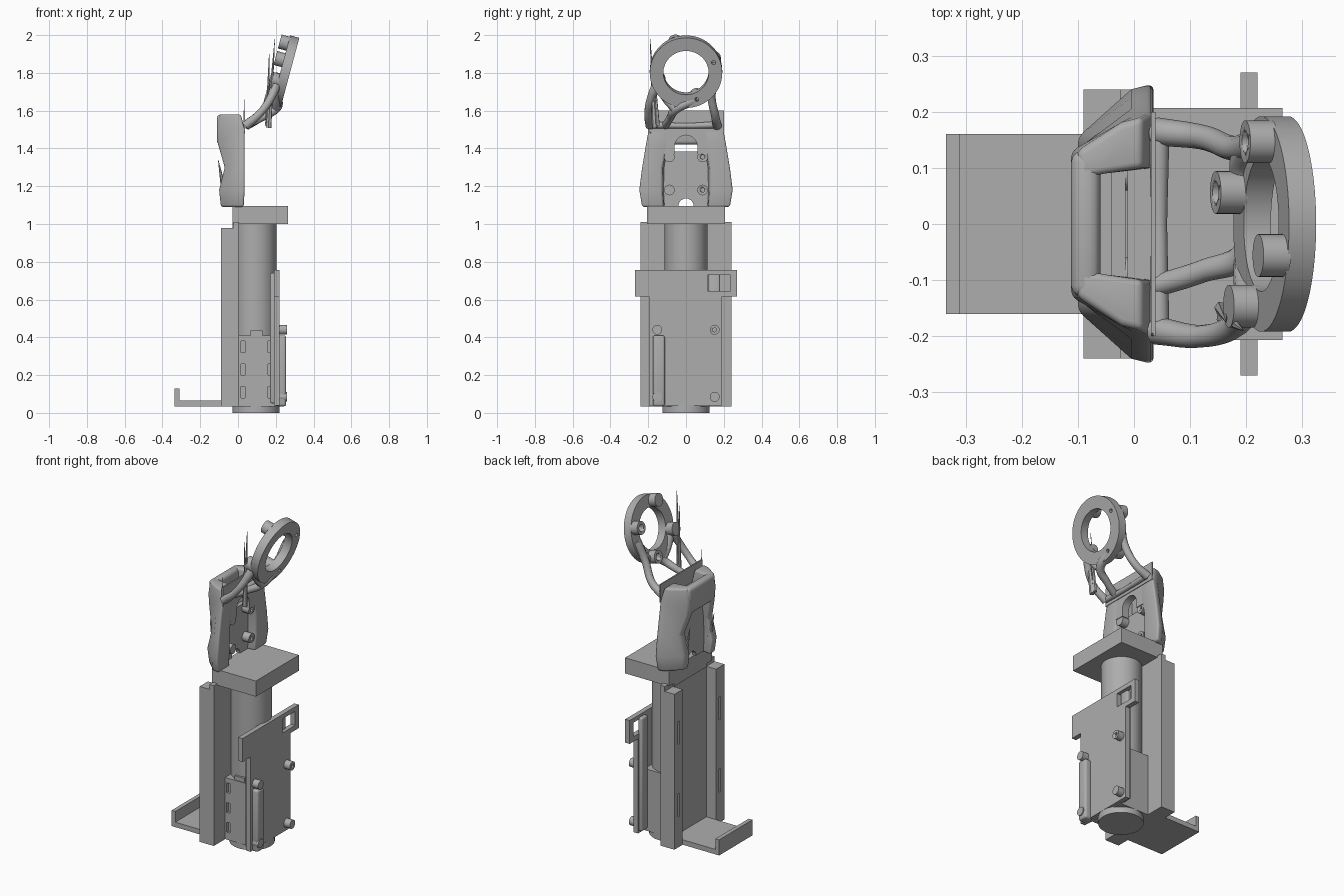
import bpy, bmesh, math
from mathutils import Vector, Matrix

cube = bpy.data.objects.get("Cube")
if cube:
    bpy.data.objects.remove(cube, do_unlink=True)

grey = bpy.data.materials.new("matte grey")
grey.use_nodes = True
grey.diffuse_color = (0.42, 0.42, 0.42, 1)
grey.node_tree.nodes["Principled BSDF"].inputs["Base Color"].default_value = (0.42, 0.42, 0.42, 1)


def finish(name, bm, smooth=False):
    bmesh.ops.recalc_face_normals(bm, faces=bm.faces[:])
    me = bpy.data.meshes.new(name)
    bm.to_mesh(me)
    bm.free()
    ob = bpy.data.objects.new(name, me)
    bpy.context.collection.objects.link(ob)
    me.materials.append(grey)
    if smooth:
        shade(ob)
    return ob


def shade(ob, angle=40):
    bpy.ops.object.select_all(action='DESELECT')
    ob.select_set(True)
    bpy.context.view_layer.objects.active = ob
    bpy.ops.object.shade_smooth_by_angle(angle=math.radians(angle))


def box(name, x, y, z):
    bm = bmesh.new()
    bmesh.ops.create_cube(bm, size=1)
    for v in bm.verts:
        v.co = Vector([(r[0] + r[1]) / 2 + c * (r[1] - r[0]) for r, c in zip((x, y, z), v.co)])
    return finish(name, bm)


def rod(name, a, b, r, r2=None, sides=32):
    a, b = Vector(a), Vector(b)
    bm = bmesh.new()
    bmesh.ops.create_cone(bm, cap_ends=True, segments=sides, radius1=r,
                          radius2=r if r2 is None else r2, depth=(b - a).length)
    turn = (b - a).to_track_quat('Z', 'Y').to_matrix().to_4x4()
    bm.transform(Matrix.Translation((a + b) / 2) @ turn)
    return finish(name, bm, True)


def bake(ob):
    dg = bpy.context.evaluated_depsgraph_get()
    me = bpy.data.meshes.new_from_object(ob.evaluated_get(dg))
    ob.modifiers.clear()
    ob.data = me


def cut(ob, *cutters):
    for c in cutters:
        m = ob.modifiers.new("cut", 'BOOLEAN')
        m.operation, m.object, m.solver = 'DIFFERENCE', c, 'EXACT'
        bpy.context.view_layer.update()
        bake(ob)
        bpy.data.objects.remove(c, do_unlink=True)


def soften(ob, width, segments=3):
    m = ob.modifiers.new("soft", 'BEVEL')
    m.width, m.segments = width, segments
    bpy.context.view_layer.update()
    bake(ob)
    shade(ob, 60)


def tube(name, points):
    # each point is x, y, z, radius
    cu = bpy.data.curves.new(name, 'CURVE')
    cu.dimensions, cu.bevel_depth, cu.bevel_resolution = '3D', 1, 4
    cu.use_fill_caps = True
    sp = cu.splines.new('BEZIER')
    sp.bezier_points.add(len(points) - 1)
    for p, (x, y, z, r) in zip(sp.bezier_points, points):
        p.co, p.radius = (x, y, z), r
        p.handle_left_type = p.handle_right_type = 'AUTO'
    ob = bpy.data.objects.new(name, cu)
    bpy.context.collection.objects.link(ob)
    bpy.context.view_layer.update()
    me = bpy.data.meshes.new_from_object(ob.evaluated_get(bpy.context.evaluated_depsgraph_get()))
    bpy.data.objects.remove(ob, do_unlink=True)
    me.materials.clear()
    me.materials.append(grey)
    out = bpy.data.objects.new(name, me)
    bpy.context.collection.objects.link(out)
    shade(out, 60)


# Rear rails with slots, and the panel between them
for s, side in ((1, "left"), (-1, "right")):
    ys = sorted((s * 0.16, s * 0.24))
    rail = box(side + "_rail", (-0.09, -0.025), ys, (0.035, 0.98))
    cut(rail, *[box("slot", (-0.1, -0.07), sorted((s * 0.19, s * 0.205)), (z, z + 0.14))
                for z in (0.22, 0.66)])
    box(side + "_rail_flange", (-0.025, 0.005), ys, (0.035, 1.01))
box("back_panel", (-0.025, 0.005), (-0.16, 0.16), (0.035, 1.0))
box("panel_neck", (-0.03, 0), (-0.16, 0.16), (0.98, 1.01))

# Foot tray
box("tray_floor", (-0.335, -0.02), (-0.16, 0.16), (0.035, 0.065))
box("tray_lip", (-0.335, -0.31), (-0.16, 0.16), (0.035, 0.13))

# Platform, motor tube and base cap
box("platform", (-0.03, 0.265), (-0.207, 0.207), (1.0, 1.095))
rod("motor_tube", (0.09, 0, 0.02), (0.09, 0, 1.0), 0.113, sides=48)
cap = rod("base_cap", (0.095, 0, 0), (0.095, 0, 0.05), 0.125, sides=48)
cut(cap, rod("bore", (0.095, 0, -0.02), (0.095, 0, 0.018), 0.06))
rod("shaft_end", (0.095, 0, 0.004), (0.095, 0, 0.03), 0.03)

# Lower housing with slotted cheeks
housing = box("lower_housing", (0, 0.2), (-0.13, 0.125), (0.035, 0.41))
cut(housing, *[box("vent", (x, x + 0.022), (-0.15, -0.115), (z, z + 0.06))
               for x in (0.015, 0.16) for z in (0.08, 0.2, 0.32)])
box("housing_tab", (0.065, 0.13), (-0.125, -0.105), (0.4, 0.435))

# Front mounting plate
box("mount_plate", (0.19, 0.22), (-0.195, 0.19), (0.04, 0.63))
cross = box("cross_plate", (0.19, 0.22), (-0.27, 0.27), (0.615, 0.757))
cut(cross, rod("hole", (0.15, -0.16, 0.685), (0.25, -0.16, 0.685), 0.04),
    rod("hole", (0.15, -0.245, 0.685), (0.25, -0.245, 0.685), 0.018),
    box("window", (0.15, 0.25), (0.115, 0.235), (0.645, 0.73)))
soften(box("cable_strip", (0.2, 0.255), (-0.175, -0.112), (0.035, 0.41)), 0.012)
for s in (-1, 1):
    soften(box("plate_rib", (0.17, 0.2), (s * 0.15 - 0.03, s * 0.15 + 0.03), (0.05, 0.74)), 0.01)
    for z in (0.085, 0.44):
        screw = rod("plate_screw", (0.2, s * 0.152, z), (0.26, s * 0.152, z), 0.026)
        cut(screw, rod("socket", (0.24, s * 0.152, z), (0.28, s * 0.152, z), 0.012, sides=6))

# Sculpted upright columns: z, back x, front x, inner y, outer y
sections = ((1.09, -0.09, 0.03, 0.12, 0.235), (1.18, -0.1, 0.035, 0.125, 0.25),
            (1.3, -0.07, 0.035, 0.125, 0.235), (1.42, -0.105, 0.035, 0.1, 0.215),
            (1.5, -0.112, 0.035, 0.1, 0.2), (1.58, -0.1, 0.015, 0.1, 0.19))
for s, side in ((1, "left"), (-1, "right")):
    bm = bmesh.new()
    loops = []
    for z, x0, x1, yi, yo in sections:
        pts = ((x0, yi - 0.02), (x0, yi + 0.03), (x1 - 0.04, yo - 0.01), (x1, yo),
               (x1, yi), (x0 + 0.05, yi - 0.01))
        loops.append([bm.verts.new((x, s * y, z)) for x, y in pts])
    for a, b in zip(loops, loops[1:]):
        for i in range(len(a)):
            j = (i + 1) % len(a)
            bm.faces.new((a[i], a[j], b[j], b[i]))
    bm.faces.new(loops[0])
    bm.faces.new(loops[-1])
    soften(finish(side + "_column", bm), 0.012)

# Rear crossbar, front lintel with arch, and top lip
soften(box("rear_crossbar", (-0.112, -0.06), (-0.13, 0.13), (1.42, 1.58)), 0.02)
lintel = box("front_lintel", (-0.012, 0.034), (-0.14, 0.14), (1.37, 1.5))
cut(lintel, rod("arch", (-0.1, 0, 1.41), (0.1, 0, 1.41), 0.06),
    box("arch_foot", (-0.1, 0.1), (-0.06, 0.06), (1.3, 1.41)))
box("top_lip", (0.03, 0.038), (-0.2, 0.2), (1.49, 1.6))

# Recessed fixing plate and its screws
fixing = box("fixing_plate", (-0.04, -0.015), (-0.13, 0.13), (1.095, 1.385))
cut(fixing, rod("foot_arch", (-0.1, 0, 1.095), (0.1, 0, 1.095), 0.04))
for y in (-0.088, 0.088):
    for z in (1.18, 1.355):
        screw = rod("fixing_screw", (-0.03, y, z), (0.03, y, z), 0.028)
        cut(screw, rod("socket", (0.01, y, z), (0.05, y, z), 0.013, sides=6))

# Tilted ring
tilt = math.radians(15)
axis = Vector((math.cos(tilt), 0, -math.sin(tilt)))
up = Vector((math.sin(tilt), 0, math.cos(tilt)))
mid = Vector((0.275, 0, 1.80))
ring = rod("head_ring", mid - axis * 0.05, mid, 0.192, sides=64)
cut(ring, rod("ring_bore", mid - axis * 0.1, mid + axis * 0.1, 0.12, sides=64))
for k in range(4):
    a = math.radians(21 + 90 * k)
    p = mid + Vector((0, math.cos(a), 0)) * 0.157 + up * math.sin(a) * 0.157
    cut(ring, rod("screw_hole", p - axis * 0.1, p + axis * 0.1, 0.011, sides=16))
    boss = rod("ring_boss", p - axis * 0.095, p - axis * 0.045, 0.038)
    cut(boss, rod("boss_hole", p - axis * 0.12, p - axis * 0.06, 0.02))
shade(ring)

# Branching arms that carry the ring
tube("base_branch", [(0.045, -0.19, 1.525, 0.018), (0.045, 0, 1.52, 0.014), (0.045, 0.16, 1.525, 0.018)])
tube("left_arm", [(0.04, 0.165, 1.52, 0.025), (0.12, 0.155, 1.57, 0.022),
                  (0.18, 0.135, 1.68, 0.022), (0.23, 0.15, 1.79, 0.03)])
tube("right_arm", [(0.04, -0.19, 1.52, 0.025), (0.12, -0.2, 1.59, 0.02),
                   (0.18, -0.18, 1.68, 0.022), (0.2, -0.15, 1.74, 0.03)])
tube("inner_arm", [(0.04, -0.11, 1.52, 0.02), (0.12, -0.085, 1.56, 0.02),
                   (0.2, -0.05, 1.61, 0.024), (0.21, 0.05, 1.66, 0.028)])
tube("ring_brace", [(0.2, -0.06, 1.61, 0.022), (0.2, -0.11, 1.67, 0.022), (0.21, -0.145, 1.74, 0.028)])
tube("left_brace", [(0.21, 0.05, 1.66, 0.022), (0.19, 0.1, 1.68, 0.02), (0.2, 0.135, 1.72, 0.022)])

# Stray slivers beside the right arm
rod("tall_sliver", (0.162, -0.165, 1.51), (0.195, -0.19, 1.98), 0.016, 0.001, 6)
rod("short_sliver", (0.155, -0.15, 1.52), (0.165, -0.175, 1.9), 0.012, 0.001, 6)
rod("lip_sliver", (0.033, -0.19, 1.48), (0.033, -0.2, 1.66), 0.005, 0.001, 6)
for y in (-0.12, 0.11):
    rod("back_sliver", (-0.075, y, 1.18), (-0.105, y, 1.34), 0.015, 0.001, 6)
